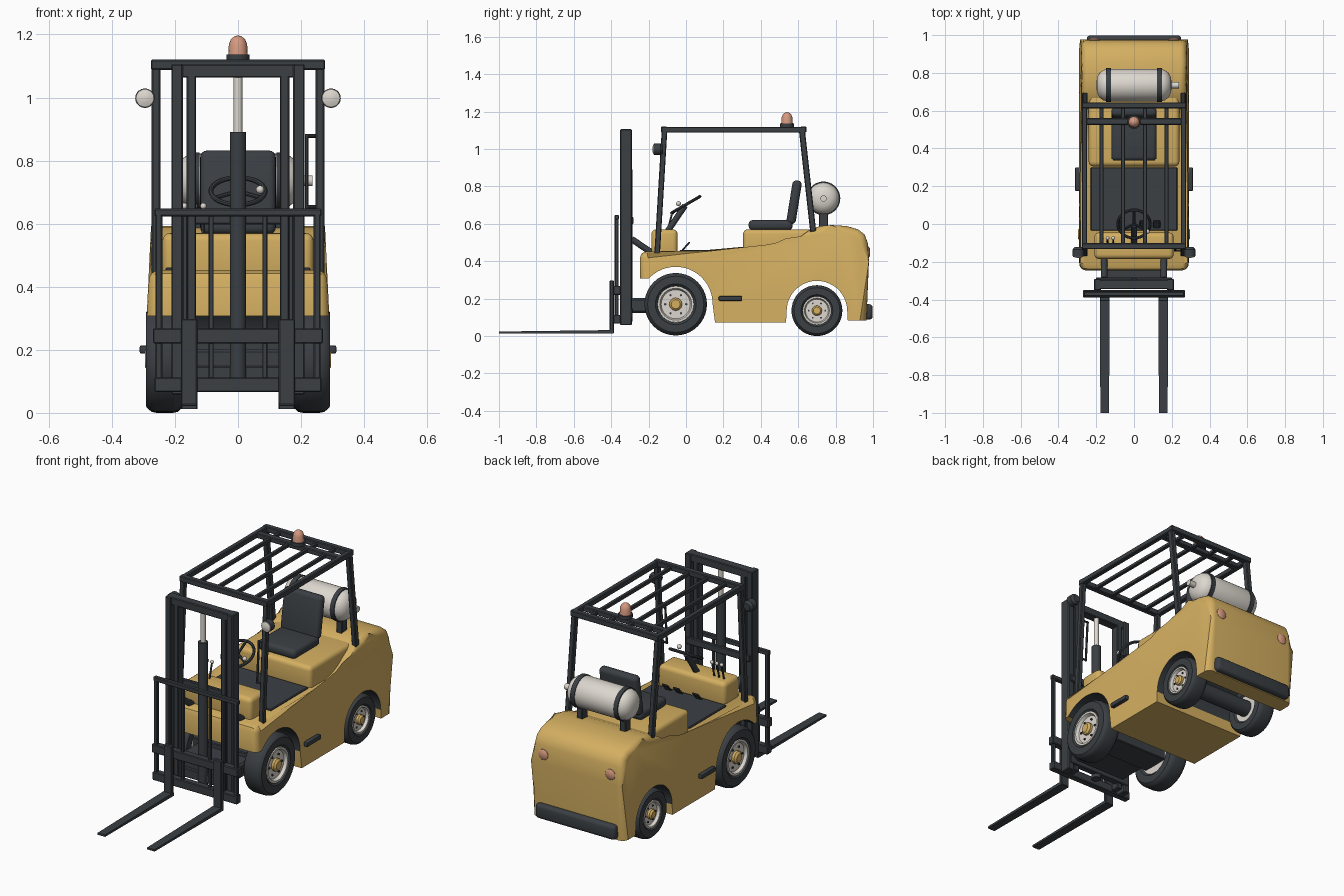
import bpy, bmesh, math
from mathutils import Vector, Matrix

if "Cube" in bpy.data.objects:
    bpy.data.objects.remove(bpy.data.objects["Cube"])

def material(name, rgb):
    m = bpy.data.materials.new(name)
    m.diffuse_color = (*rgb, 1)
    m.use_nodes = True
    m.node_tree.nodes["Principled BSDF"].inputs["Base Color"].default_value = m.diffuse_color
    return m

YELLOW = material("yellow_paint", (0.66, 0.43, 0.12))
DARK = material("charcoal", (0.043, 0.050, 0.057))
CREAM = material("cream", (0.72, 0.68, 0.62))
ORANGE = material("lamp_orange", (0.67, 0.32, 0.21))

def finish(name, bm, *mats):
    bmesh.ops.recalc_face_normals(bm, faces=bm.faces)
    me = bpy.data.meshes.new(name)
    bm.to_mesh(me)
    bm.free()
    for m in mats:
        me.materials.append(m)
    ob = bpy.data.objects.new(name, me)
    bpy.context.collection.objects.link(ob)
    return ob

def block(name, size, mat, matrix, bevel=0.004, seg=1):
    bm = bmesh.new()
    bmesh.ops.create_cube(bm, size=1)
    bmesh.ops.scale(bm, vec=size, verts=bm.verts)
    if bevel:
        bmesh.ops.bevel(bm, geom=bm.edges[:], offset=bevel, segments=seg, profile=0.5, affect='EDGES')
    bm.transform(matrix)
    return finish(name, bm, mat)

def box(name, x, y, z, mat=DARK, bevel=0.004, seg=1, tilt=0):
    c = [(a + b) / 2 for a, b in (x, y, z)]
    s = [b - a for a, b in (x, y, z)]
    return block(name, s, mat, Matrix.Translation(c) @ Matrix.Rotation(tilt, 4, 'X'), bevel, seg)

def along(p, q):
    p, q = Vector(p), Vector(q)
    return Matrix.Translation((p + q) / 2) @ (q - p).to_track_quat('Z', 'Y').to_matrix().to_4x4(), (q - p).length

def beam(name, p, q, w, d, mat=DARK, bevel=0.004):
    m, n = along(p, q)
    return block(name, (w, d, n), mat, m, bevel)

def rod(name, p, q, r, mat=DARK, seg=16):
    m, n = along(p, q)
    return lathe(name, [(0, -n / 2), (r, -n / 2), (r, n / 2), (0, n / 2)], m, mat, seg)

def lathe(name, pts, matrix, mat, seg=32):
    # revolve (radius, height) points about local z
    bm = bmesh.new()
    vs = [bm.verts.new((r, 0, h)) for r, h in pts]
    es = [bm.edges.new(e) for e in zip(vs, vs[1:])]
    bmesh.ops.spin(bm, geom=vs + es, cent=(0, 0, 0), axis=(0, 0, 1), angle=math.tau, steps=seg)
    bmesh.ops.remove_doubles(bm, verts=bm.verts, dist=1e-5)
    bm.transform(matrix)
    return finish(name, bm, mat)

def at(x, y, z, axis='Z', sign=1):
    rot = {'Z': Matrix(), 'X': Matrix.Rotation(sign * math.pi / 2, 4, 'Y'),
           'Y': Matrix.Rotation(-sign * math.pi / 2, 4, 'X')}[axis]
    return Matrix.Translation((x, y, z)) @ rot

# body: side profile with wheel arches, extruded across
def arc(cy, cz, r, a0, a1, n=22):
    return [(cy + r * math.cos(a0 + (a1 - a0) * i / n), cz + r * math.sin(a0 + (a1 - a0) * i / n)) for i in range(n + 1)]

front_arch = arc(-0.055, 0.175, 0.197, 0, math.radians(137))
rear_arch = arc(0.70, 0.135, 0.162, 0, math.pi)
outline = [(-0.245, 0.31), (-0.247, 0.42), (-0.237, 0.444), (-0.21, 0.455), (0.43, 0.455), (0.49, 0.466),
           (0.55, 0.493), (0.61, 0.535), (0.67, 0.574), (0.72, 0.591), (0.78, 0.595), (0.86, 0.59),
           (0.92, 0.572), (0.955, 0.545), (0.972, 0.50), (0.978, 0.40), (0.965, 0.085), (0.865, 0.085)]
profile = outline + rear_arch + [(0.535, 0.075), (0.155, 0.075)] + front_arch
bm = bmesh.new()
left = [bm.verts.new((-0.29, y, z)) for y, z in profile]
right = [bm.verts.new((0.29, y, z)) for y, z in profile]
bm.faces.new(left)
bm.faces.new(right[::-1])
n, nr = len(profile), len(outline)
nf = n - len(front_arch)
rim = []
for i in range(n):
    j = (i + 1) % n
    f = bm.faces.new((left[i], left[j], right[j], right[i]))
    if nr <= i < nr + len(rear_arch) - 1 or nf <= i < n - 1:
        f.material_index = 1
    if i < 16:
        rim += [bm.edges.get((left[i], left[j])), bm.edges.get((right[i], right[j]))]
bmesh.ops.bevel(bm, geom=rim, offset=0.035, segments=4, profile=0.5, affect='EDGES', clamp_overlap=False)
for v in bm.verts:
    v.co.x *= 1 - 0.05 * max(0, (v.co.z - 0.3) / 0.3)
finish("body", bm, YELLOW, DARK)

# hood details, seat box, floor and bumper
box("dashboard", (-0.21, 0.21), (-0.185, -0.045), (0.43, 0.572), YELLOW, 0.025, 4)
box("seat_box", (-0.24, 0.24), (0.305, 0.72), (0.43, 0.572), YELLOW, 0.025, 4)
box("floor_mat", (-0.23, 0.23), (-0.035, 0.30), (0.45, 0.463))
box("rear_bumper", (-0.25, 0.25), (0.935, 0.998), (0.09, 0.172), DARK, 0.018, 3)
box("front_axle", (-0.2, 0.2), (-0.13, 0.03), (0.12, 0.23))
rod("rear_axle", (-0.2, 0.70, 0.135), (0.2, 0.70, 0.135), 0.045)
box("mast_mount", (-0.17, 0.17), (-0.30, -0.12), (0.125, 0.205), DARK, 0.01)

# seat
box("seat_cushion", (-0.12, 0.12), (0.335, 0.57), (0.568, 0.622), DARK, 0.022, 4)
box("seat_back", (-0.12, 0.12), (0.553, 0.603), (0.60, 0.835), DARK, 0.022, 4, -0.16)

# wheels
def wheel(name, x, y, z, s, r, w, rim_r):
    m = at(x, y, z, 'X', s)
    h = w / 2
    lathe(name + "_tyre", [(rim_r, -h * .8), (rim_r * 1.12, -h), (r * .9, -h), (r * .975, -h * .8), (r, -h * .5), (r, h * .5),
          (r * .975, h * .8), (r * .9, h), (rim_r * 1.12, h), (rim_r, h * .8), (rim_r, -h * .8)], m, DARK, 40)
    lathe(name + "_rim", [(0, -h * .75), (rim_r, -h * .85), (rim_r, h * .95), (rim_r * .88, h * .95),
          (rim_r * .8, h * .65), (0, h * .65)], m, CREAM, 32)
    lathe(name + "_hub", [(0, 0), (rim_r * .36, 0), (rim_r * .36, h * .9), (rim_r * .25, h * 1.08), (0, h * 1.08)], m, YELLOW, 12)
    for k in range(6):
        a = k * math.tau / 6
        lathe(name + "_nut", [(0, h * .6), (rim_r * .07, h * .6), (rim_r * .07, h * .75), (0, h * .75)],
              at(x, y + rim_r * .58 * math.cos(a), z + rim_r * .58 * math.sin(a), 'X', s), DARK, 6)

for s in (-1, 1):
    wheel("front_wheel", s * 0.235, -0.055, 0.172, s, 0.167, 0.112, 0.097)
    wheel("rear_wheel", s * 0.232, 0.70, 0.138, s, 0.136, 0.104, 0.076)

# overhead guard
for s in (-1, 1):
    beam("front_post", (s * 0.26, -0.155, 0.43), (s * 0.26, -0.115, 1.10), 0.028, 0.03)
    beam("rear_post", (s * 0.26, 0.68, 0.56), (s * 0.26, 0.62, 1.10), 0.028, 0.032)
    box("roof_side_rail", (s * 0.262 - 0.014, s * 0.262 + 0.014), (-0.13, 0.64), (1.09, 1.12))
    for x in (0.058, 0.172):
        box("roof_bar", (s * x - 0.01, s * x + 0.01), (-0.12, 0.63), (1.092, 1.112), DARK, 0.003)
    # work lamps
    lathe("work_lamp", [(0, -0.026), (0.02, -0.026), (0.031, -0.012), (0.031, 0.022), (0, 0.022)],
          at(s * 0.295, -0.148, 1.0, 'Y', -1), DARK, 20)
    lathe("work_lamp_lens", [(0, 0.02), (0.03, 0.02), (0.028, 0.025), (0.015, 0.03), (0, 0.032)],
          at(s * 0.295, -0.148, 1.0, 'Y', -1), CREAM, 20)
    # side steps, tail lamps
    box("side_step", (s * 0.298 - 0.014, s * 0.298 + 0.014), (0.175, 0.30), (0.19, 0.216), DARK, 0.006, 2)
    lathe("tail_lamp", [(0, -0.02), (0.03, -0.02), (0.03, 0.004), (0.022, 0.01), (0, 0.012)],
          at(s * 0.21, 0.973, 0.45, 'Y'), ORANGE, 20)
for y in (-0.117, 0.628):
    box("roof_end_rail", (-0.276, 0.276), (y - 0.016, y + 0.016), (1.09, 1.122))
box("roof_beacon_beam", (-0.26, 0.26), (0.525, 0.56), (1.09, 1.118))
lathe("beacon_base", [(0, 0), (0.037, 0), (0.037, 0.02), (0, 0.02)], at(0, 0.54, 1.118), DARK, 20)
lathe("beacon", [(0, 0), (0.031, 0), (0.029, 0.035), (0.022, 0.052), (0.01, 0.061), (0, 0.063)], at(0, 0.54, 1.136), ORANGE, 16)

# grab bar inside the right front post
rod("grab_bar", (0.218, -0.14, 0.65), (0.218, -0.125, 0.885), 0.006, DARK, 10)
for y, z in ((-0.14, 0.655), (-0.125, 0.88)):
    rod("grab_bar_end", (0.213, y, z), (0.255, y, z), 0.006, DARK, 10)

# gas tank
lathe("gas_tank", [(0, -0.2), (0.04, -0.196), (0.065, -0.183), (0.08, -0.163), (0.086, -0.14), (0.086, 0.14),
      (0.08, 0.163), (0.065, 0.183), (0.04, 0.196), (0, 0.2)], at(0, 0.735, 0.738, 'X'), CREAM, 36)
rod("tank_valve", (0.19, 0.735, 0.738), (0.237, 0.735, 0.738), 0.017, CREAM)
for s in (-1, 1):
    lathe("tank_strap", [(0.08, -0.013), (0.09, -0.013), (0.09, 0.013), (0.08, 0.013)], at(s * 0.135, 0.735, 0.738, 'X'), DARK, 36)
    box("tank_support", (s * 0.135 - 0.018, s * 0.135 + 0.018), (0.71, 0.76), (0.57, 0.67))

# steering and controls
rod("steering_column", (0, -0.10, 0.56), (0, -0.005, 0.70), 0.016)
bpy.ops.mesh.primitive_torus_add(major_radius=0.086, minor_radius=0.008, major_segments=32, minor_segments=8,
                                 location=(0, 0.0, 0.705), rotation=(math.radians(30), 0, 0))
ring = bpy.context.object
ring.name = "steering_wheel"
ring.data.materials.append(DARK)
for k in range(3):
    a = math.radians(90 + 120 * k)
    d = Vector((math.cos(a), math.sin(a) * 0.866, math.sin(a) * 0.5)) * 0.085
    rod("steering_spoke", (0, 0, 0.705), Vector((0, 0, 0.705)) + d, 0.007, DARK, 8)
def knob(name, p, r):
    lathe(name, [(r * math.sin(i * math.pi / 8), -r * math.cos(i * math.pi / 8)) for i in range(9)], at(*p), CREAM, 12)
knob("steering_knob", (0.07, -0.04, 0.71), 0.013)
for x in (-0.17, -0.14, -0.11):
    rod("lever", (x, -0.10, 0.56), (x, -0.075, 0.655), 0.005, DARK, 8)
    knob("lever_knob", (x, -0.075, 0.658), 0.01)
for x in (-0.07, 0.05, 0.12):
    beam("pedal", (x, -0.02, 0.46), (x, 0.02, 0.505), 0.04, 0.009)

# mast
for s in (-1, 1):
    box("outer_mast_rail", (s * 0.193 - 0.018, s * 0.193 + 0.018), (-0.352, -0.29), (0.06, 1.108))
    box("inner_mast_rail", (s * 0.148 - 0.015, s * 0.148 + 0.015), (-0.345, -0.295), (0.07, 1.08))
    rod("tilt_cylinder", (s * 0.158, -0.29, 0.52), (s * 0.158, -0.18, 0.445), 0.017)
box("mast_top_bar", (-0.21, 0.21), (-0.345, -0.295), (1.065, 1.108))
box("mast_mid_bar", (-0.20, 0.20), (-0.302, -0.282), (0.60, 0.64))
box("mast_low_bar", (-0.20, 0.20), (-0.32, -0.285), (0.10, 0.15))
rod("lift_cylinder", (0, -0.312, 0.08), (0, -0.312, 0.892), 0.026, DARK, 20)
rod("lift_rod", (0, -0.312, 0.88), (0, -0.312, 1.075), 0.014, CREAM)

# carriage, load backrest and forks
box("carriage_upper_bar", (-0.27, 0.27), (-0.388, -0.35), (0.222, 0.27))
box("carriage_lower_bar", (-0.265, 0.265), (-0.388, -0.35), (0.068, 0.115))
box("backrest_top_bar", (-0.265, 0.265), (-0.382, -0.358), (0.625, 0.65))
for s in (-1, 1):
    box("backrest_post", (s * 0.251 - 0.011, s * 0.251 + 0.011), (-0.382, -0.36), (0.09, 0.645))
    for x in (0.085, 0.168):
        box("backrest_bar", (s * x - 0.008, s * x + 0.008), (-0.378, -0.362), (0.09, 0.64), DARK, 0.003)
    x = s * 0.155
    box("fork_shank", (x - 0.026, x + 0.026), (-0.408, -0.386), (0.015, 0.30))
    bm = bmesh.new()
    bmesh.ops.create_cube(bm, size=1)
    for v in bm.verts:
        tip = v.co.y < 0
        v.co = (x + v.co.x * (0.046 if tip else 0.052), -1.0 if tip else -0.388,
                (0.026 if tip else 0.034) if v.co.z > 0 else 0.015)
    finish("fork_tine", bm, DARK)

# drop the model onto the ground and smooth the rounded parts
for ob in bpy.context.collection.objects:
    ob.location.z -= 0.002
    ob.select_set(True)
bpy.context.view_layer.objects.active = ring
bpy.ops.object.shade_smooth_by_angle(angle=math.radians(35))
